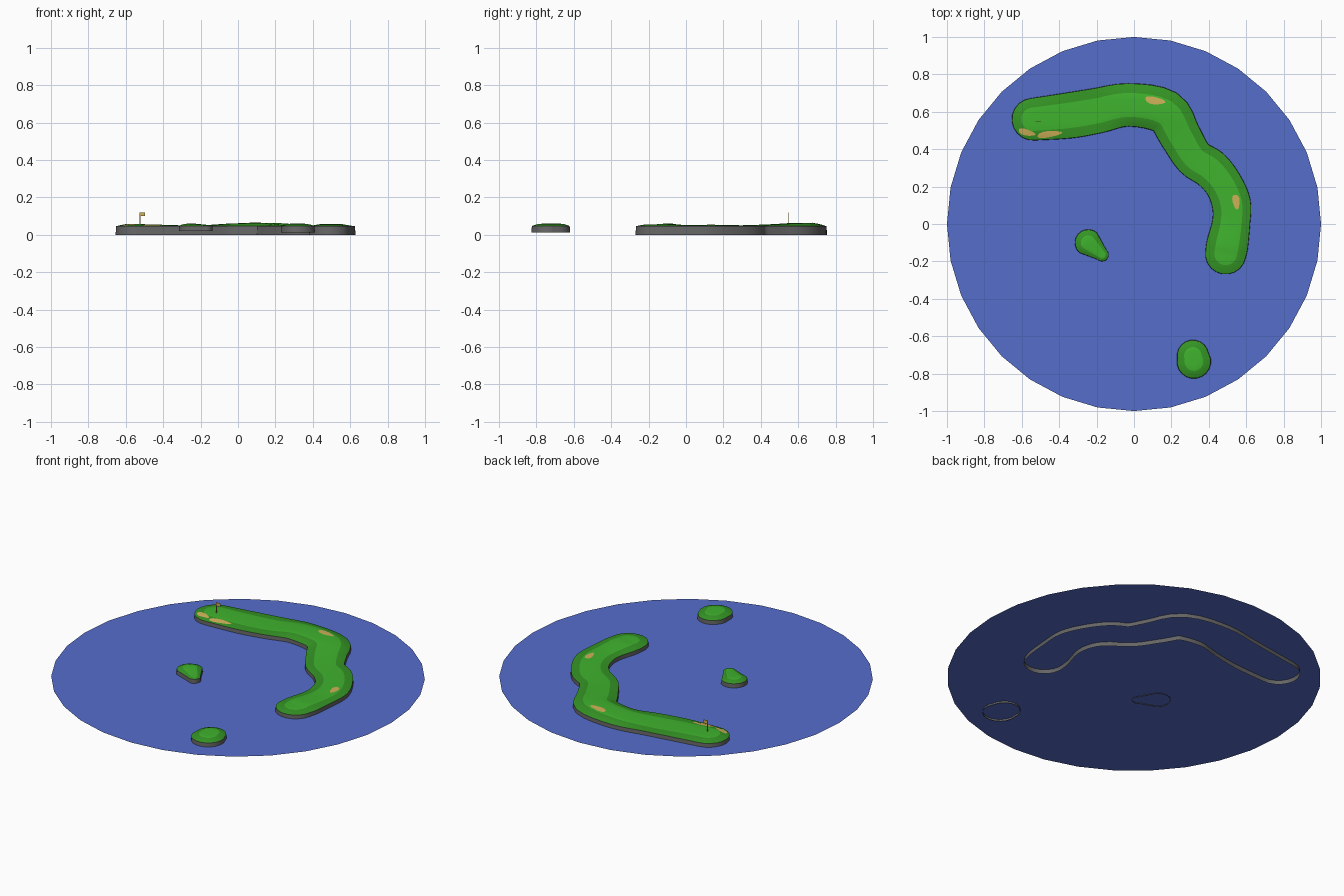
import bpy, bmesh, math
from mathutils import Vector
from mathutils.bvhtree import BVHTree

cube = bpy.data.objects.get("Cube")
if cube:
    bpy.data.objects.remove(cube, do_unlink=True)


def material(name, r, g, b):
    mat = bpy.data.materials.new(name)
    mat.use_nodes = True
    mat.diffuse_color = (r, g, b, 1)
    shader = next(n for n in mat.node_tree.nodes if n.type == 'BSDF_PRINCIPLED')
    shader.inputs["Base Color"].default_value = (r, g, b, 1)
    return mat


WATER = material("water blue", .09, .155, .6)
ROCK = material("rock grey", .13, .13, .13)
ROUGH = material("rough dark green", .035, .3, .018)
FAIRWAY = material("fairway light green", .05, .45, .027)
SAND = material("sand yellow", .63, .44, .1)


def finish(bm, name, materials, smooth=False):
    mesh = bpy.data.meshes.new(name)
    bm.to_mesh(mesh)
    bm.free()
    obj = bpy.data.objects.new(name, mesh)
    bpy.context.collection.objects.link(obj)
    for mat in materials:
        mesh.materials.append(mat)
    if smooth:
        bpy.ops.object.select_all(action='DESELECT')
        obj.select_set(True)
        bpy.context.view_layer.objects.active = obj
        bpy.ops.object.shade_smooth_by_angle(angle=math.radians(35))
    return obj


def spline(points, steps):
    """Catmull-Rom samples through points of any dimension."""
    p = [Vector(q) for q in points]
    p = [2 * p[0] - p[1]] + p + [2 * p[-1] - p[-2]]
    out = []
    for a, b, c, d in zip(p, p[1:], p[2:], p[3:]):
        for i in range(steps):
            t = i / steps
            out.append(.5 * (2 * b + (c - a) * t + (2 * a - 5 * b + 4 * c - d) * t ** 2
                             + (3 * b - a - 3 * c + d) * t ** 3))
    return out + [p[-2]]


def island(name, spine, base, rim, steps=4, cap=10):
    """Sweep a rounded strip along a spine of (x, y, half width, crest height)."""
    path = spline(spine, steps)
    last = len(path) - 1
    heading = []
    for i in range(last + 1):
        d = path[min(i + 1, last)] - path[max(i - 1, 0)]
        heading.append(math.atan2(d[1], d[0]))

    # Walk round the outline: one side, end cap, other side, start cap
    quarter = math.pi / 2
    walk = [(i, heading[i] + quarter) for i in range(last + 1)]
    walk += [(last, heading[last] + quarter - math.pi * k / cap) for k in range(1, cap)]
    walk += [(i, heading[i] - quarter) for i in range(last, -1, -1)]
    walk += [(0, heading[0] - quarter - math.pi * k / cap) for k in range(1, cap)]

    # Each ring: share of half width, share of climb from rim to crest (None = foot)
    rings = [(1.03, None), (1, 0), (.8, .5), (.56, .9), (.3, 1), (0, 1)]
    slots = [0, 1, 1, 2, 2]
    bm = bmesh.new()
    loops = []
    for wide, climb in rings:
        loop = []
        for i, angle in walk:
            x, y, half, crest = path[i]
            z = base if climb is None else rim + (crest - rim) * climb
            loop.append(bm.verts.new((x + math.cos(angle) * half * wide,
                                      y + math.sin(angle) * half * wide, z)))
        loops.append(loop)
    count = len(walk)
    for outer, inner, slot in zip(loops, loops[1:], slots):
        for i in range(count):
            j = (i + 1) % count
            face = bm.faces.new((outer[j], outer[i], inner[i], inner[j]))
            face.material_index = slot
    bmesh.ops.remove_doubles(bm, verts=bm.verts, dist=.0005)
    bm.normal_update()
    if sum(f.normal.z * f.calc_area() for f in bm.faces) < 0:
        bmesh.ops.reverse_faces(bm, faces=bm.faces)
    return finish(bm, name, [ROCK, ROUGH, FAIRWAY], True)


def bunker(name, ground, x, y, length, width, tilt):
    """Thin sand patch draped over the ground."""
    tree = BVHTree.FromPolygons([v.co for v in ground.data.vertices],
                                [p.vertices for p in ground.data.polygons])
    turn = math.radians(tilt)
    bm = bmesh.new()

    def drop(share, angle):
        wobble = share * (1 + .1 * math.sin(3 * angle + x * 9))
        u, v = math.cos(angle) * length * wobble, math.sin(angle) * width * wobble
        px = x + u * math.cos(turn) - v * math.sin(turn)
        py = y + u * math.sin(turn) + v * math.cos(turn)
        hit = tree.ray_cast(Vector((px, py, 1)), Vector((0, 0, -1)))[0]
        return bm.verts.new((px, py, (hit.z if hit else .045) + .002))

    sides = 16
    middle = drop(0, 0)
    inner, outer = [[drop(s, math.tau * k / sides) for k in range(sides)] for s in (.5, 1)]
    for k in range(sides):
        j = (k + 1) % sides
        bm.faces.new((middle, inner[k], inner[j]))
        bm.faces.new((inner[k], outer[k], outer[j], inner[j]))
    finish(bm, name, [SAND], True)


# Water: a flat disc
bm = bmesh.new()
bmesh.ops.create_circle(bm, cap_ends=True, segments=32, radius=1)
bmesh.ops.translate(bm, verts=bm.verts, vec=(0, 0, .024))
bm.normal_update()
if sum(f.normal.z for f in bm.faces) < 0:
    bmesh.ops.reverse_faces(bm, faces=bm.faces)
finish(bm, "water", [WATER])

# Long bent island and two islets
main = island("main_island", [
    (-.54, .56, .112, .058), (-.35, .58, .121, .052), (-.2, .605, .12, .05),
    (-.03, .637, .114, .061), (.165, .6, .118, .064), (.245, .475, .11, .057),
    (.32, .355, .104, .052), (.41, .295, .105, .051), (.48, .21, .1, .052),
    (.52, .11, .103, .052), (.52, .01, .1, .052), (.5, -.105, .11, .058),
    (.49, -.16, .108, .056)], 0, .046)
island("middle_islet", [(-.245, -.1, .07, .06), (-.17, -.165, .034, .053)], .02, .048)
island("front_islet", [(.315, -.705, .084, .06), (.32, -.735, .09, .06)], .013, .047)

# Sand bunkers
bunker("green_bunker_left", main, -.575, .49, .046, .017, -15)
bunker("green_bunker_right", main, -.455, .48, .066, .017, 8)
bunker("back_bunker", main, .11, .66, .054, .02, -10)
bunker("side_bunker", main, .546, .12, .04, .019, 98)

# Flag on its pole
bm = bmesh.new()
bmesh.ops.create_cone(bm, cap_ends=True, segments=6, radius1=.0022, radius2=.0022, depth=.07)
bmesh.ops.translate(bm, verts=bm.verts, vec=(-.524, .547, .085))
finish(bm, "flag_pole", [SAND])
bm = bmesh.new()
bmesh.ops.create_cube(bm, size=1)
bmesh.ops.scale(bm, verts=bm.verts, vec=(.027, .003, .02))
bmesh.ops.translate(bm, verts=bm.verts, vec=(-.511, .547, .11))
finish(bm, "flag", [SAND])
